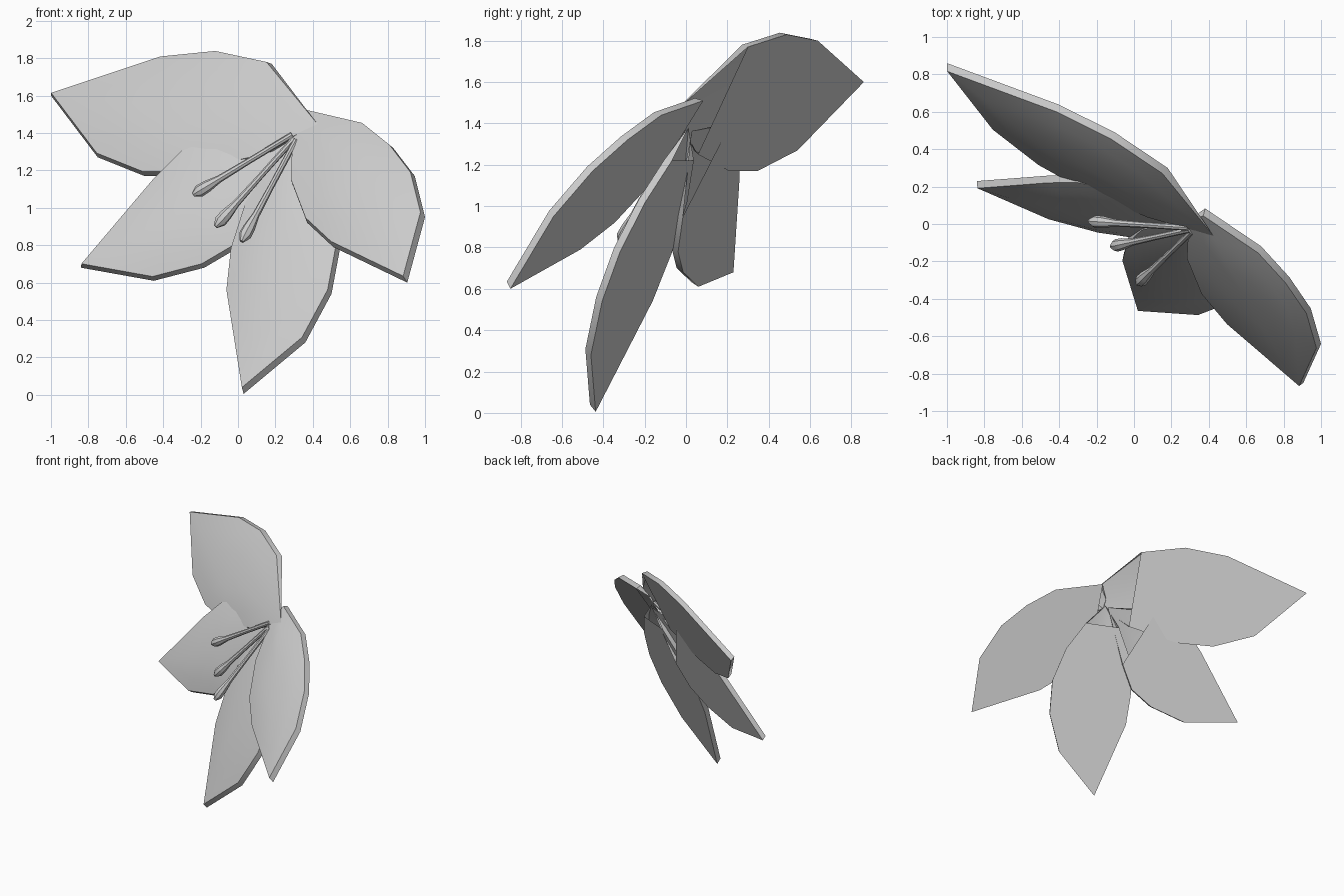
import bpy, bmesh, math
from mathutils import Vector

if "Cube" in bpy.data.objects:
    bpy.data.objects.remove(bpy.data.objects["Cube"])


def finish(name, bm):
    bmesh.ops.recalc_face_normals(bm, faces=bm.faces)
    me = bpy.data.meshes.new(name)
    bm.to_mesh(me)
    bm.free()
    ob = bpy.data.objects.new(name, me)
    bpy.context.collection.objects.link(ob)
    bpy.ops.object.select_all(action='DESELECT')
    ob.select_set(True)
    bpy.context.view_layer.objects.active = ob
    bpy.ops.object.shade_smooth_by_angle(angle=math.radians(35))
    return ob


def petal(name, plane, outline):
    """Flat-backed domed petal; outline is (x, z) starting at the base, lying on y = a + bx + cz."""
    a, b, c = plane
    pts = [Vector((x, a + b * x + c * z, z)) for x, z in outline]
    n = len(pts)
    normal = Vector((b, -1, c)).normalized()
    centre = sum(pts, Vector()) / n
    bm = bmesh.new()

    def ring(scale, height):
        return [bm.verts.new(centre + (p - centre) * scale + normal * height) for p in pts]

    back = [bm.verts.new(p) for p in pts[1:]]
    rim, mid, inner = ring(0.975, 0.04), ring(0.7, 0.062), ring(0.35, 0.074)
    top = bm.verts.new(centre + normal * 0.078)
    bm.faces.new(back)
    # side walls, the hollow base end stays open behind
    for i in range(n - 2):
        bm.faces.new((back[i], back[i + 1], rim[i + 2], rim[i + 1]))
    bm.faces.new((rim[0], back[0], rim[1]))
    bm.faces.new((rim[0], rim[-1], back[-1]))
    # domed front
    for i in range(n):
        j = (i + 1) % n
        bm.faces.new((rim[i], rim[j], mid[j], mid[i]))
        bm.faces.new((mid[i], mid[j], inner[j], inner[i]))
        bm.faces.new((inner[i], inner[j], top))
    return finish(name, bm)


def stamen(name, start, end, sides=8):
    start, end = Vector(start), Vector(end)
    axis = end - start
    rot = axis.to_track_quat('Z', 'Y')
    profile = [(0, .016), (.45, .016), (.74, .02), (.86, .032), (.94, .034), (1, .012)]
    bm = bmesh.new()
    rings = []
    for t, r in profile:
        rings.append([bm.verts.new(start + axis * t + rot @ Vector((
            r * math.cos(math.tau * k / sides), r * math.sin(math.tau * k / sides), 0)))
            for k in range(sides)])
    for lo, hi in zip(rings, rings[1:]):
        for k in range(sides):
            m = (k + 1) % sides
            bm.faces.new((lo[k], lo[m], hi[m], hi[k]))
    bm.faces.new(rings[0])
    bm.faces.new(rings[-1])
    return finish(name, bm)


# four petals
petal("petal_upper_left", (-.574, -.554, .55), [
    (.46, 1.43), (.18, 1.77), (-.1, 1.83), (-.4, 1.80), (-1, 1.6),
    (-.75, 1.27), (-.5, 1.17), (-.25, 1.17), (.1, 1.25)])
petal("petal_lower_left", (-.336, -.368, .377), [
    (.31, 1.36), (-.06, 1.39), (-.29, 1.3), (-.45, 1.14), (-.84, .68),
    (-.45, .61), (-.18, .68), (-.01, .78), (.1, .95)])
petal("petal_bottom", (-.426, -.44, .445), [
    (.31, 1.38), (.18, 1.22), (.05, 1.02), (-.03, .77), (-.055, .54), (.03, .005),
    (.36, .28), (.50, .54), (.545, .78), (.51, 1.02), (.42, 1.22)])
petal("petal_right", (-.833, -.505, .734), [
    (.30, 1.42), (.29, 1.13), (.37, .92), (.51, .79), (.905, .60), (1, .95),
    (.945, 1.17), (.83, 1.32), (.68, 1.44), (.38, 1.51)])

# three stamens fanning out of the throat
for i, (s, e) in enumerate([
        ((.29, -.02, 1.39), (-.24, .015, 1.07)),
        ((.30, -.03, 1.37), (-.12, -.12, .90)),
        ((.31, -.04, 1.36), (.02, -.32, .82))]):
    stamen(f"stamen_{i + 1}", s, e)
